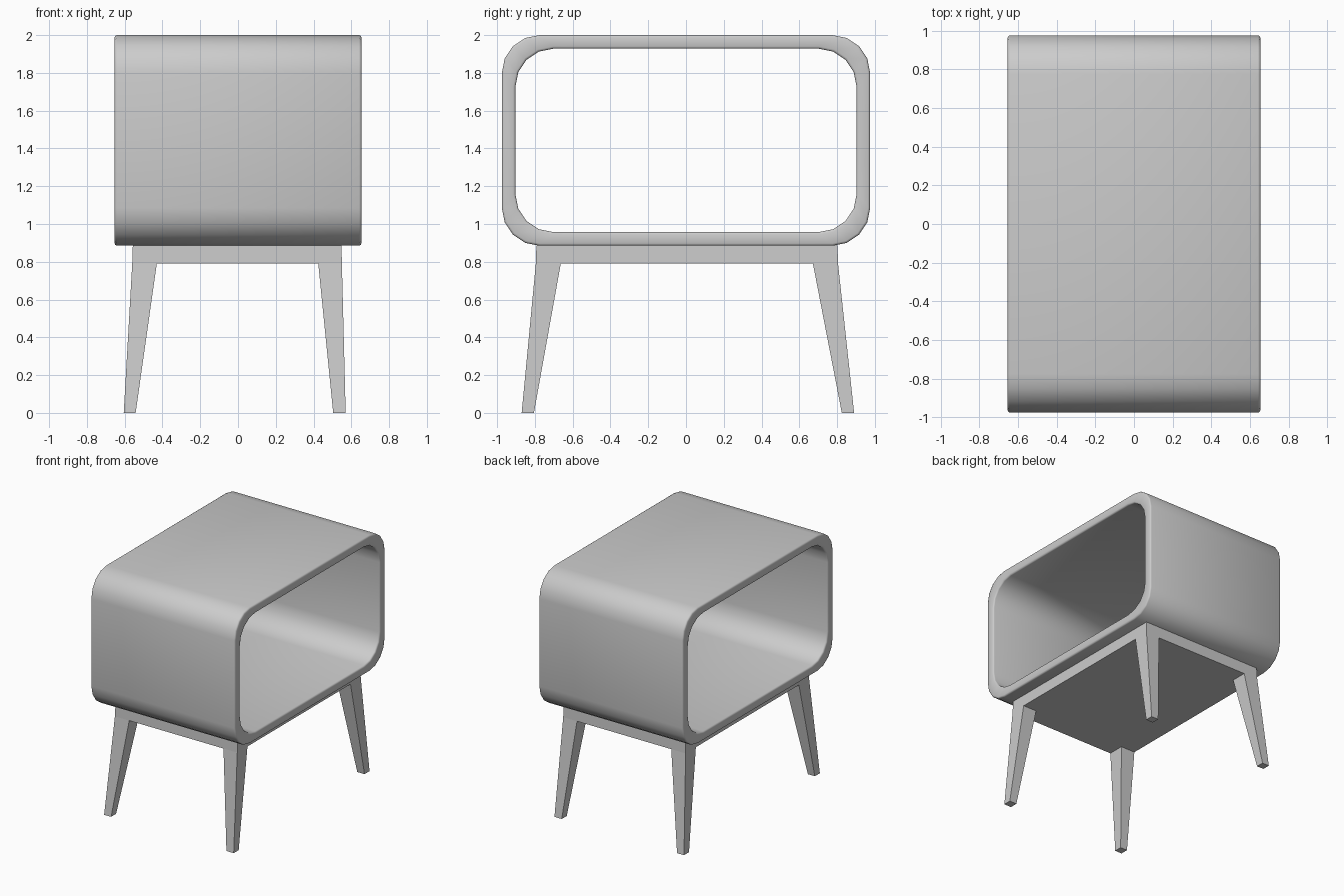
import bpy, bmesh, math

if "Cube" in bpy.data.objects:
    bpy.data.objects.remove(bpy.data.objects["Cube"])


def make_object(name, bm):
    bmesh.ops.recalc_face_normals(bm, faces=bm.faces[:])
    mesh = bpy.data.meshes.new(name)
    bm.to_mesh(mesh)
    bm.free()
    obj = bpy.data.objects.new(name, mesh)
    bpy.context.collection.objects.link(obj)
    return obj


def rounded_rect(hy, z0, z1, r, segs=4):
    """Closed (y, z) profile of a rounded rectangle."""
    pts = []
    corners = [(hy - r, z1 - r, 0), (-hy + r, z1 - r, 90),
               (-hy + r, z0 + r, 180), (hy - r, z0 + r, 270)]
    for cy, cz, start in corners:
        for i in range(segs + 1):
            a = math.radians(start + 90 * i / segs)
            pts.append((cy + r * math.cos(a), cz + r * math.sin(a)))
    return pts


def tapered_block(name, bottom, top, z0, z1, cap_top=True):
    """Block between two rectangles given as (x0, x1, y0, y1)."""
    bm = bmesh.new()
    rings = []
    for (x0, x1, y0, y1), z in ((bottom, z0), (top, z1)):
        rings.append([bm.verts.new((x, y, z)) for x, y in
                      ((x0, y0), (x1, y0), (x1, y1), (x0, y1))])
    a, b = rings
    bm.faces.new(a)
    if cap_top:
        bm.faces.new(b)
    for i in range(4):
        j = (i + 1) % 4
        bm.faces.new((a[i], a[j], b[j], b[i]))
    return make_object(name, bm)


# Cabinet shell: open tube along x with softened rims
X, R = 0.653, 0.2
E = 0.012
outer = lambda d: rounded_rect(0.975 - d, 0.885 + d, 2.0 - d, R - d)
inner = lambda d: rounded_rect(0.903 + d, 0.957 - d, 1.928 + d, R + d)
sections = []
for s in (1, -1):
    steps = [(E * (1 - math.sin(t)), X - E * (1 - math.cos(t)))
             for t in (math.pi / 2, math.pi / 4, 0)]
    half = [(s * x, outer(E - d)) for d, x in reversed(steps)]
    half = [(s * (X - E * (1 - math.cos(t))), outer(E * (1 - math.sin(t))))
            for t in (math.pi / 2, math.pi / 4, 0)]
    half += [(s * (X - E * (1 - math.cos(t))), inner(E * (1 - math.sin(t))))
             for t in (0, math.pi / 4, math.pi / 2)]
    sections += half if s == 1 else half[::-1]

bm = bmesh.new()
rings = [[bm.verts.new((x, y, z)) for y, z in prof] for x, prof in sections]
for k, ring in enumerate(rings):
    nxt = rings[(k + 1) % len(rings)]
    for i in range(len(ring)):
        j = (i + 1) % len(ring)
        bm.faces.new((ring[i], ring[j], nxt[j], nxt[i]))
shell = make_object("cabinet_shell", bm)
bpy.context.view_layer.objects.active = shell
shell.select_set(True)
bpy.ops.object.shade_smooth_by_angle(angle=math.radians(50))

# Base slab under the shell
tapered_block("base_slab", (-0.56, 0.55, -0.795, 0.805),
              (-0.557, 0.548, -0.792, 0.802), 0.79, 0.886)

# Four splayed, tapered legs: (bottom range, top range) per side
x_sides = {"left": ((-0.605, -0.542), (-0.56, -0.43)),
           "right": ((0.504, 0.57), (0.425, 0.55))}
y_sides = {"front": ((-0.87, -0.805), (-0.795, -0.663)),
           "back": ((0.825, 0.89), (0.672, 0.805))}
for yn, (yb, yt) in y_sides.items():
    for xn, (xb, xt) in x_sides.items():
        tapered_block(f"{yn}_{xn}_leg", xb + yb, xt + yt, 0.0, 0.79, False)
